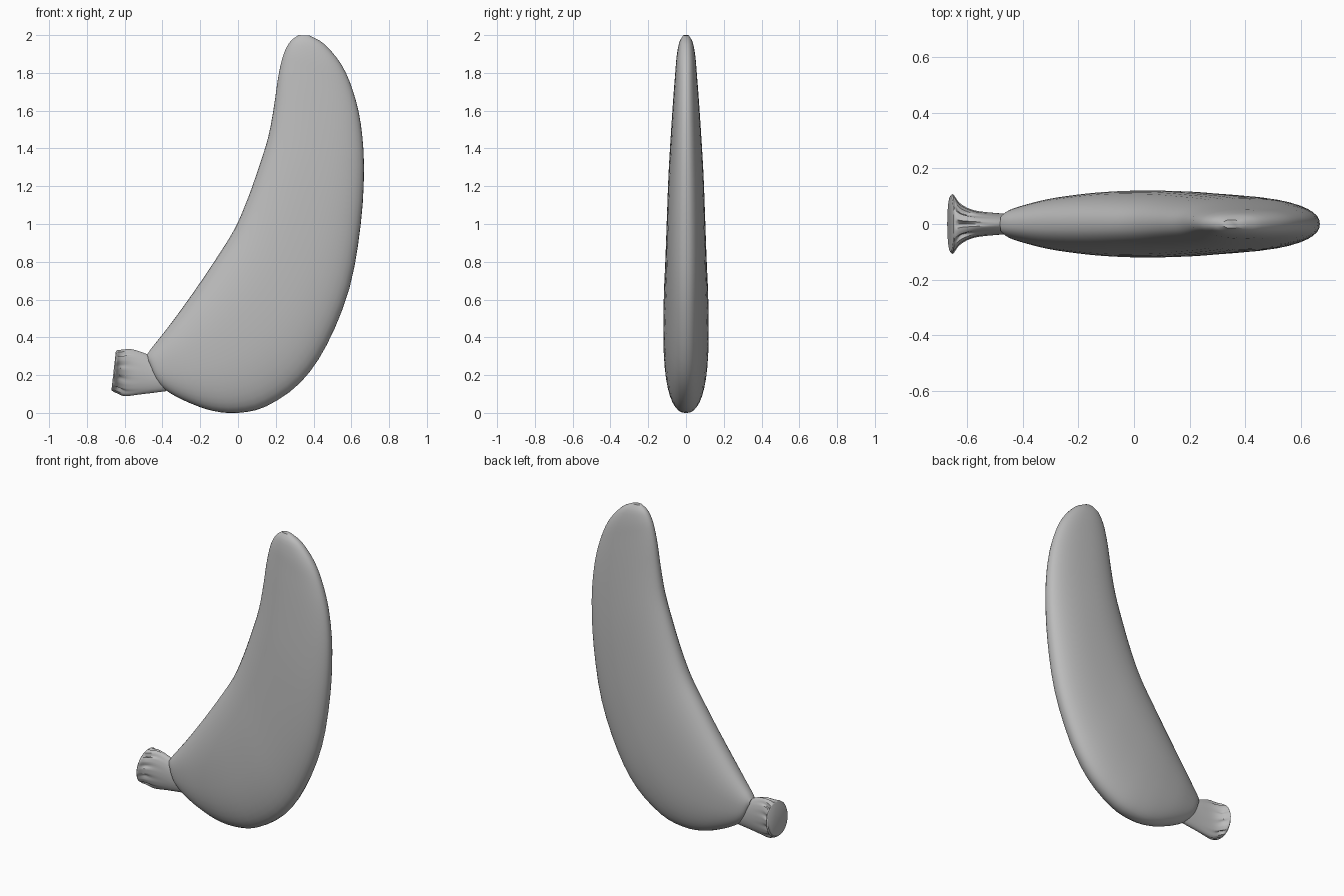
import bpy
import bmesh
from math import sin, cos, pi, radians, copysign
from mathutils import Vector

if "Cube" in bpy.data.objects:
    bpy.data.objects.remove(bpy.data.objects["Cube"], do_unlink=True)

grey = bpy.data.materials.new("plain grey")
grey.use_nodes = True
grey.diffuse_color = (0.5, 0.5, 0.5, 1)
grey.node_tree.nodes["Principled BSDF"].inputs["Base Color"].default_value = (0.5, 0.5, 0.5, 1)


def smooth_path(rows, steps):
    """Catmull-Rom interpolation through rows of numbers."""
    pts = [Vector(r) for r in rows]
    pts = [2 * pts[0] - pts[1]] + pts + [2 * pts[-1] - pts[-2]]
    out = []
    for a, b, c, d in zip(pts, pts[1:], pts[2:], pts[3:]):
        for i in range(steps):
            t = i / steps
            out.append(0.5 * (2 * b + (c - a) * t + (2 * a - 5 * b + 4 * c - d) * t ** 2
                              + (3 * b - a - 3 * c + d) * t ** 3))
    return out + [pts[-2]]


def loft(name, rows, steps, sides, power, flutes=0):
    """Each row: inner edge x, z, outer edge x, z, half thickness, flute depth."""
    bm = bmesh.new()
    rings = []
    for x1, z1, x2, z2, thick, depth in smooth_path(rows, steps):
        ring = []
        for k in range(sides):
            a = 2 * pi * k / sides
            r = 1 - depth * max(0, cos(flutes * a)) if flutes else 1
            u = r * copysign(abs(cos(a)) ** (2 / power), cos(a))
            v = r * copysign(abs(sin(a)) ** (2 / power), sin(a))
            ring.append(bm.verts.new(((x1 + x2) / 2 + u * (x1 - x2) / 2, v * thick,
                                      (z1 + z2) / 2 + u * (z1 - z2) / 2)))
        rings.append(ring)
    for lo, hi in zip(rings, rings[1:]):
        for k in range(sides):
            n = (k + 1) % sides
            bm.faces.new((lo[k], lo[n], hi[n], hi[k]))
    bm.faces.new(rings[0])
    bm.faces.new(rings[-1])
    bmesh.ops.recalc_face_normals(bm, faces=bm.faces)
    mesh = bpy.data.meshes.new(name)
    bm.to_mesh(mesh)
    bm.free()
    mesh.materials.append(grey)
    obj = bpy.data.objects.new(name, mesh)
    bpy.context.collection.objects.link(obj)
    bpy.ops.object.select_all(action="DESELECT")
    obj.select_set(True)
    bpy.context.view_layer.objects.active = obj
    bpy.ops.object.shade_smooth_by_angle(angle=radians(40))
    return obj


# Flattened, curved body from the stem end to the tip
body = [
    (-.48, .31, -.47, .26, .03),
    (-.46, .34, -.43, .165, .05),
    (-.42, .39, -.36, .105, .068),
    (-.35, .48, -.25, .05, .09),
    (-.27, .59, -.13, .01, .105),
    (-.20, .69, 0, 0, .115),
    (-.12, .81, .15, .035, .12),
    (-.02, .97, .33, .16, .118),
    (.05, 1.13, .47, .36, .11),
    (.11, 1.30, .59, .66, .102),
    (.16, 1.46, .65, 1.0, .093),
    (.19, 1.62, .667, 1.3, .08),
    (.21, 1.76, .65, 1.53, .068),
    (.23, 1.86, .61, 1.7, .058),
    (.25, 1.92, .55, 1.84, .05),
    (.28, 1.97, .46, 1.95, .036),
    (.32, 2.0, .38, 1.997, .015),
]
loft("body", [row + (0,) for row in body], 3, 40, 2.3)

# Narrow stem flaring into a fluted round end
stem = [
    (-.42, .27, -.38, .115, .034, 0),
    (-.48, .31, -.50, .10, .039, 0),
    (-.56, .338, -.595, .087, .05, .04),
    (-.615, .336, -.635, .10, .075, .16),
    (-.64, .332, -.658, .11, .106, .03),
    (-.647, .325, -.67, .12, .1, 0),
]
loft("stem", stem, 4, 80, 2, flutes=10)
